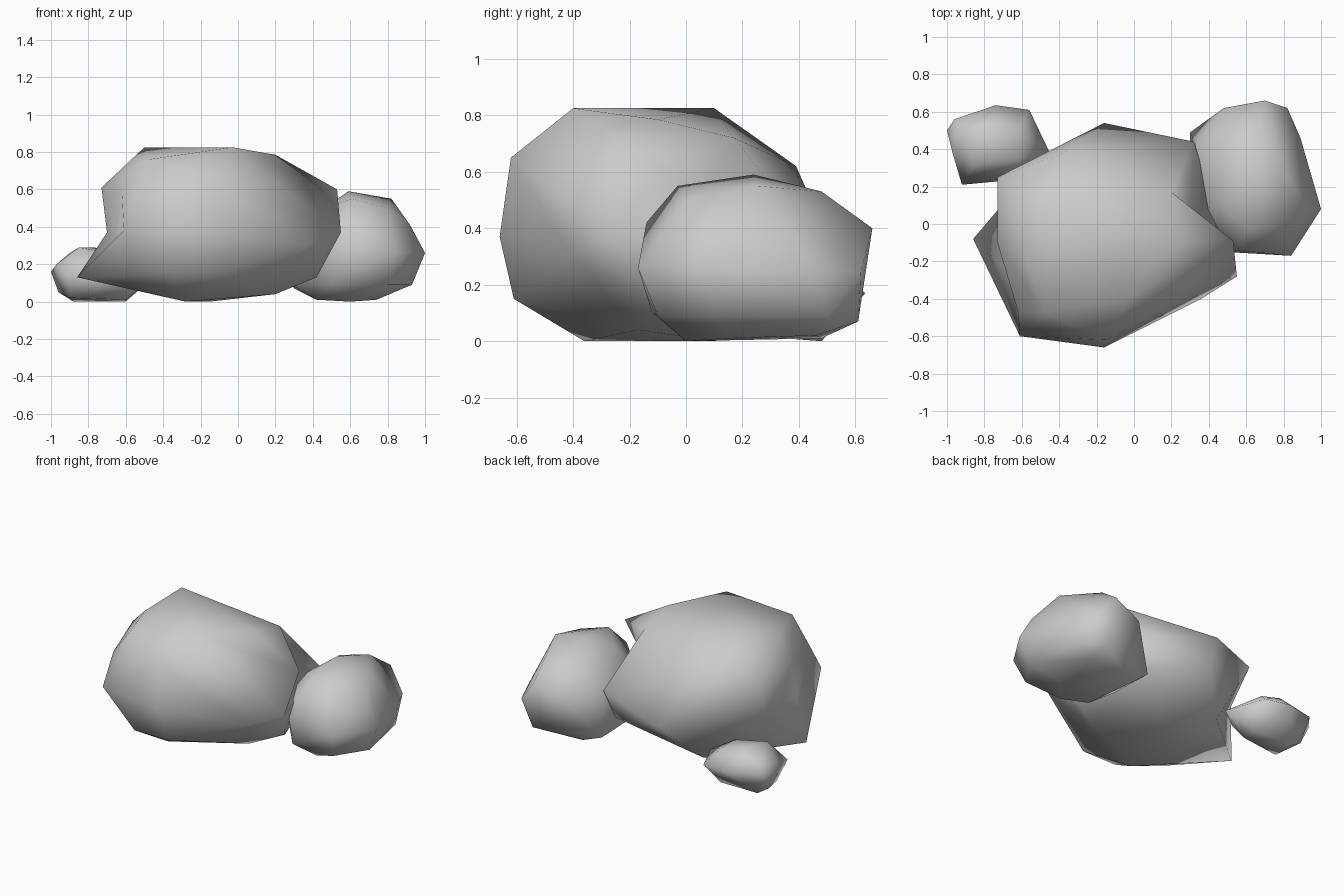
import bpy
import bmesh
import math
from mathutils import Vector

# Remove the default object
default_object = bpy.data.objects.get("Cube")
if default_object:
    bpy.data.objects.remove(default_object, do_unlink=True)

# Single stone material
stone_colour = (0.6, 0.6, 0.6, 1)
stone = bpy.data.materials.new("grey_stone")
stone.use_nodes = True
stone.diffuse_color = stone_colour
shader = next(node for node in stone.node_tree.nodes if node.type == "BSDF_PRINCIPLED")
shader.inputs["Base Color"].default_value = stone_colour
shader.inputs["Roughness"].default_value = 0.9


def dent(shape, tip, hollow):
    """Split the edge leaving a corner that passes closest to the hollow, and sink it there."""
    tip, hollow = Vector(tip), Vector(hollow)
    corner = min(shape.verts, key=lambda vertex: (vertex.co - tip).length)
    edge = min(corner.link_edges,
               key=lambda e: ((e.verts[0].co + e.verts[1].co) / 2 - hollow).length)
    split = bmesh.ops.subdivide_edges(shape, edges=[edge], cuts=1)
    for item in split["geom_inner"]:
        if isinstance(item, bmesh.types.BMVert):
            item.co = hollow


def make_stone(name, corners, dents=(), sharp_angle=80):
    """Wrap a skin around chiselled corner points, sink the dents and shade it smooth."""
    mesh = bpy.data.meshes.new(name)
    shape = bmesh.new()
    for corner in corners:
        shape.verts.new(Vector(corner))
    bmesh.ops.convex_hull(shape, input=shape.verts)
    # Corners that ended up inside the skin are not needed
    loose = [vertex for vertex in shape.verts if not vertex.link_faces]
    bmesh.ops.delete(shape, geom=loose, context="VERTS")
    for tip, hollow in dents:
        dent(shape, tip, hollow)
    bmesh.ops.triangulate(shape, faces=shape.faces)
    bmesh.ops.recalc_face_normals(shape, faces=shape.faces)
    shape.to_mesh(mesh)
    shape.free()
    mesh.materials.append(stone)
    stone_object = bpy.data.objects.new(name, mesh)
    bpy.context.collection.objects.link(stone_object)
    bpy.ops.object.select_all(action="DESELECT")
    stone_object.select_set(True)
    bpy.context.view_layer.objects.active = stone_object
    bpy.ops.object.shade_smooth_by_angle(angle=math.radians(sharp_angle))


# Main boulder: crown, shoulders, waist, underside, with a low spur on its right flank
spur = (-.86, -.08, .13)
left_shoulder = (.53, -.09, .6)
crown = [(-.5, .1, .825), (-.03, -.4, .825), (-.48, -.47, .76), (-.57, -.2, .76),
         (.2, -.1, .785), (.2, .17, .72)]
shoulders = [(-.73, .25, .61), (-.73, -.1, .61), (-.62, -.47, .57), (-.15, -.62, .65),
             left_shoulder, (-.35, .39, .62)]
waist = [(-.61, -.6, .38), (-.16, -.66, .37), (.55, -.28, .37), (.36, -.4, .3),
         (.32, .44, .37), (-.16, .54, .28), spur]
underside = [(-.57, -.33, .1), (-.36, -.61, .15), (-.1, -.61, .15), (.42, -.09, .13), (.28, .37, .17),
             (-.38, .35, .06), (-.28, -.36, 0), (-.15, .1, 0), (.2, -.17, .04)]
make_stone("main_boulder", crown + shoulders + waist + underside,
           dents=[(left_shoulder, (.3, .07, .51)), (spur, (-.69, .12, .37)),
                  (spur, (-.7, -.06, .37)), (spur, (-.66, -.26, .32))])

# Left boulder: top, waist, then underside
top = [(.61, -.03, .55), (.8, 0, .5), (.59, .24, .59), (.82, .25, .55), (.66, .48, .53),
       (.48, .42, .5), (.46, .1, .5)]
waist = [(.55, -.14, .42), (.84, -.17, .26), (1, .08, .26), (.92, .1, .41), (.89, .46, .25),
         (.82, .62, .25), (.7, .66, .4), (.48, .62, .33), (.33, .43, .35), (.32, .05, .3), (.5, -.15, .25)]
underside = [(.3, .49, .07), (.29, .15, .09), (.93, .1, .09), (.85, .5, .09), (.74, .61, .07),
             (.5, -.12, .1), (.8, -.1, .09), (.42, .06, .01), (.6, 0, 0), (.74, .15, .01),
             (.75, .46, .02), (.45, .48, .01)]
make_stone("left_boulder", top + waist + underside)

# Small stone, tapering toward the main boulder
top = [(-.85, .33, .29), (-.77, .5, .29), (-.62, .35, .25), (-.62, .5, .25), (-.9, .48, .26)]
waist = [(-1, .5, .16), (-.96, .56, .2), (-.74, .635, .17), (-.56, .61, .16), (-.44, .36, .14),
         (-.6, .24, .14), (-.92, .21, .14), (-.97, .38, .2)]
underside = [(-.96, .47, .05), (-.9, .3, .02), (-.88, .48, 0), (-.6, .48, 0), (-.6, .35, .01), (-.55, .4, .05)]
make_stone("small_stone", top + waist + underside)
